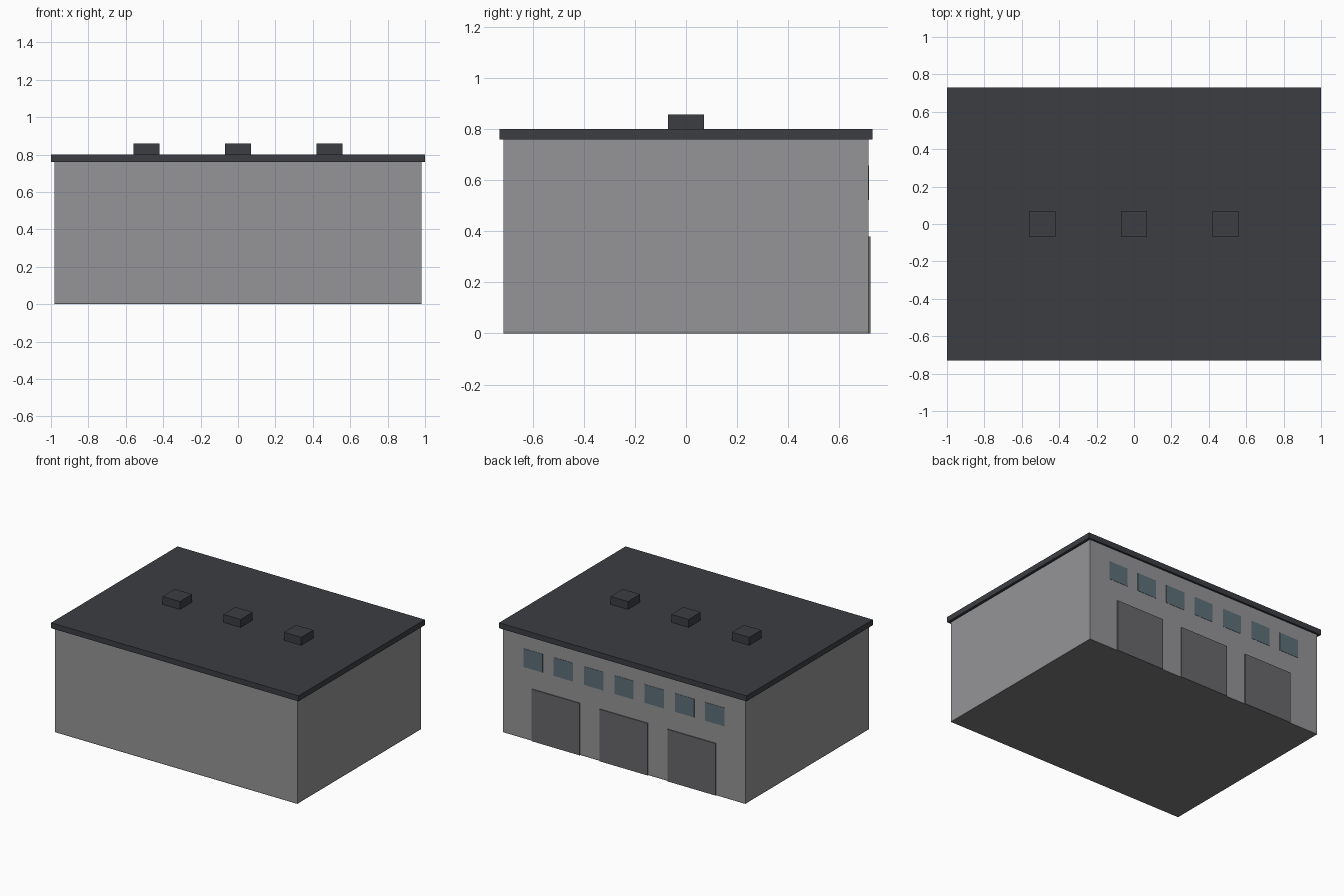
import bpy
import bmesh

if "Cube" in bpy.data.objects:
    bpy.data.objects.remove(bpy.data.objects["Cube"])


def material(name, r, g, b):
    m = bpy.data.materials.new(name)
    m.diffuse_color = (r, g, b, 1)
    m.use_nodes = True
    m.node_tree.nodes["Principled BSDF"].inputs["Base Color"].default_value = m.diffuse_color
    return m


def box(name, x, y, z, mat):
    """Box from (min, max) ranges on each axis."""
    bm = bmesh.new()
    bmesh.ops.create_cube(bm, size=1)
    for v in bm.verts:
        v.co = [lo + (c + 0.5) * (hi - lo) for c, (lo, hi) in zip(v.co, (x, y, z))]
    mesh = bpy.data.meshes.new(name)
    bm.to_mesh(mesh)
    bm.free()
    mesh.materials.append(mat)
    obj = bpy.data.objects.new(name, mesh)
    bpy.context.collection.objects.link(obj)
    return obj


wall = material("wall_grey", 0.30, 0.30, 0.31)
dark = material("roof_dark", 0.045, 0.048, 0.055)
door = material("door_grey", 0.14, 0.14, 0.15)
glass = material("window_blue", 0.11, 0.16, 0.19)
concrete = material("floor_concrete", 0.2, 0.2, 0.2)

WX, WY = 0.98, 0.715          # wall half sizes
EAVE, ROOF = 0.76, 0.80       # roof slab heights
FLOOR = 0.007

# Main shell and floor slab
box("floor_slab", (-WX, WX), (-WY, WY), (0, FLOOR), concrete)
box("walls", (-WX, WX), (-WY, WY), (FLOOR, EAVE), wall)

# Overhanging flat roof
box("roof", (-1, 1), (-0.73, 0.73), (EAVE, ROOF), dark)

# Roof vents and loading doors, three of each
for i in (-1, 0, 1):
    cx = 0.49 * i
    box(f"roof_vent_{i + 2}", (cx - 0.07, cx + 0.07), (-0.07, 0.07), (ROOF, 0.858), dark)
    cx = 0.55 * i
    box(f"loading_door_{i + 2}", (cx - 0.195, cx + 0.195), (WY - 0.005, 0.722), (0, 0.38), door)

# Row of high windows on the back wall
for i in range(7):
    cx = 0.245 * (i - 3)
    box(f"window_{i + 1}", (cx - 0.078, cx + 0.078), (WY - 0.005, WY + 0.002), (0.522, 0.657), glass)
